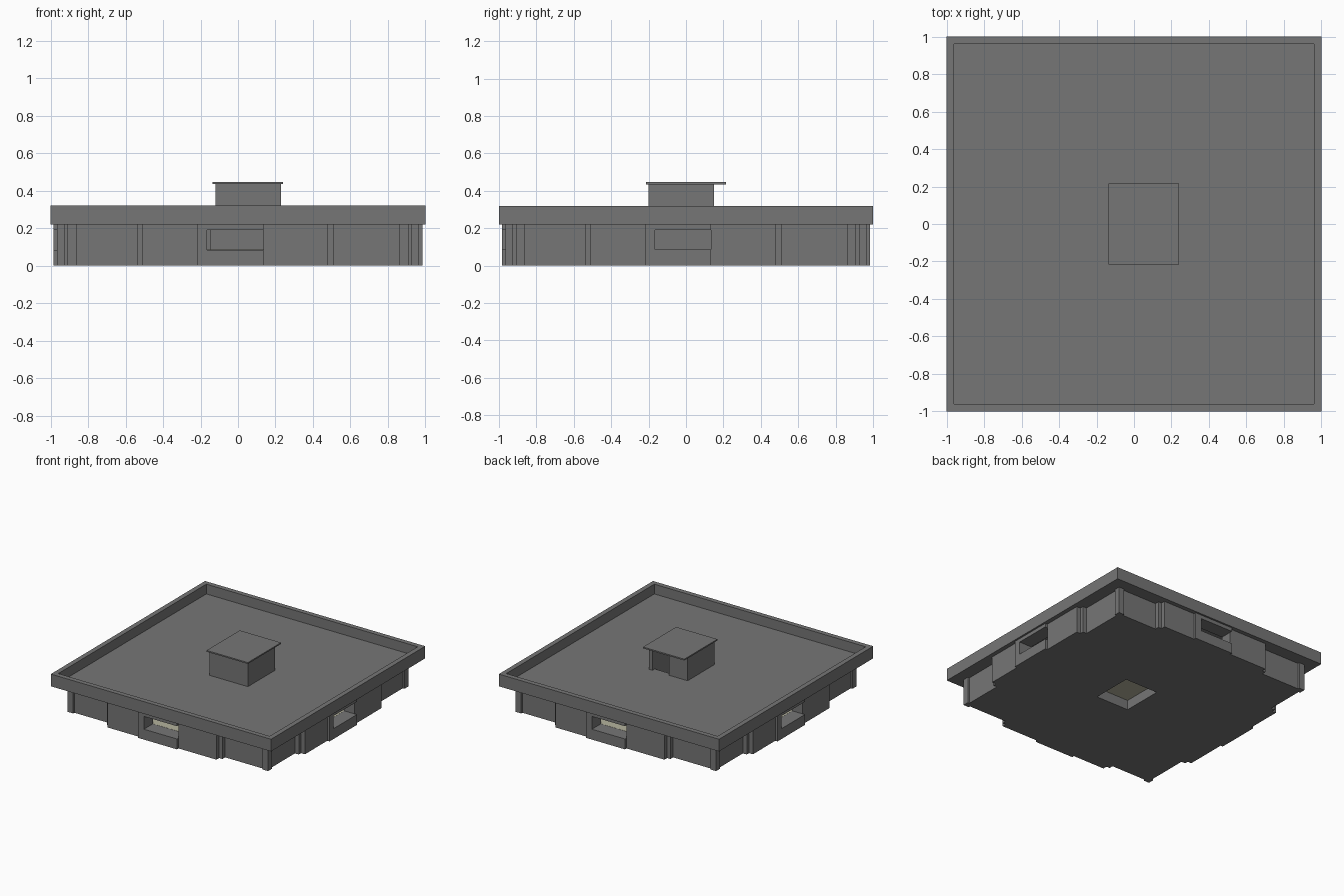
import bpy, math
from mathutils import Matrix

if "Cube" in bpy.data.objects:
    bpy.data.objects.remove(bpy.data.objects["Cube"])


def material(name, rgb):
    m = bpy.data.materials.new(name)
    m.diffuse_color = (*rgb, 1)
    m.use_nodes = True
    m.node_tree.nodes["Principled BSDF"].inputs["Base Color"].default_value = m.diffuse_color
    return m


GREY = material("dark grey concrete", (0.18, 0.18, 0.18))
BEIGE = material("beige floor", (0.46, 0.45, 0.34))


def box(name, x, y, z, mat=GREY, turn=0):
    """Box from min/max pairs, turned about the z axis by quarter turns."""
    xs, ys, zs = x, y, z
    verts = [(a, b, c) for a in xs for b in ys for c in zs]
    faces = [(0, 1, 3, 2), (4, 6, 7, 5), (0, 4, 5, 1),
             (2, 3, 7, 6), (0, 2, 6, 4), (1, 5, 7, 3)]
    me = bpy.data.meshes.new(name)
    me.from_pydata(verts, [], faces)
    me.transform(Matrix.Rotation(turn * math.pi / 2, 4, 'Z'))
    me.materials.append(mat)
    ob = bpy.data.objects.new(name, me)
    bpy.context.collection.objects.link(ob)
    return ob


def cut(ob, *spans):
    """Subtract boxes from an object and bake the result."""
    cutters = []
    for s in spans:
        c = box("cutter", *s)
        c.hide_render = True
        mod = ob.modifiers.new("cut", 'BOOLEAN')
        mod.operation, mod.solver, mod.object = 'DIFFERENCE', 'EXACT', c
        cutters.append(c)
    bpy.context.view_layer.update()
    dg = bpy.context.evaluated_depsgraph_get()
    me = bpy.data.meshes.new_from_object(ob.evaluated_get(dg))
    ob.modifiers.clear()
    ob.data = me
    for c in cutters:
        bpy.data.objects.remove(c)


H = (0, 0.22)     # wall height

# Four identical facades, each a quarter turn from the last
for k, side in enumerate(("front", "right", "back", "left")):
    box(side + "_corner_post", (0.86, 0.91), (-0.91, -0.86), H, turn=k)
    box(side + "_recessed_wall_a", (-0.86, -0.51), (-0.895, -0.85), H, turn=k)
    box(side + "_recessed_wall_b", (0.51, 0.86), (-0.895, -0.85), H, turn=k)
    box(side + "_pilaster_a", (-0.54, -0.51), (-0.93, -0.85), H, turn=k)
    box(side + "_pilaster_b", (0.48, 0.51), (-0.93, -0.85), H, turn=k)
    box(side + "_bay_a", (-0.51, -0.22), (-0.965, -0.87), H, turn=k)
    box(side + "_bay_b", (0.135, 0.48), (-0.965, -0.87), H, turn=k)
    # window bay: jamb, sill wall and lintel around an open window
    box(side + "_window_jamb", (-0.22, -0.165), (-0.985, -0.87), H, turn=k)
    box(side + "_window_sill", (-0.165, 0.135), (-0.985, -0.87), (0, 0.085), turn=k)
    box(side + "_window_lintel", (-0.165, 0.135), (-0.985, -0.87), (0.19, 0.22), turn=k)

# Floor slab with the shaft opening, and the floor finish above it
slab = box("floor_slab", (-0.87, 0.87), (-0.87, 0.87), (0, 0.08))
cut(slab, ((-0.08, 0.22), (-0.17, 0.17), (-0.1, 0.2)))
box("floor_finish", (-0.87, 0.87), (-0.87, 0.87), (0.08, 0.086), BEIGE)

# Roof tray with parapet and stair opening
roof = box("roof", (-1, 1), (-1, 1), (0.22, 0.32))
cut(roof, ((-0.96, 0.96), (-0.96, 0.96), (0.24, 0.4)),
    ((-0.09, 0.2), (-0.17, 0.12), (0.1, 0.3)))

# Hollow stair core with a door onto the roof at the back
core = box("stair_core", (-0.12, 0.23), (-0.2, 0.15), (0.086, 0.435))
cut(core, ((-0.09, 0.2), (-0.17, 0.12), (0, 0.425)),
    ((0.05, 0.2), (0.1, 0.2), (0.24, 0.425)))
box("core_side_wall", (-0.15, -0.12), (-0.2, 0.15), (0.086, 0.22))
box("core_cap", (-0.135, 0.24), (-0.215, 0.215), (0.435, 0.446))
